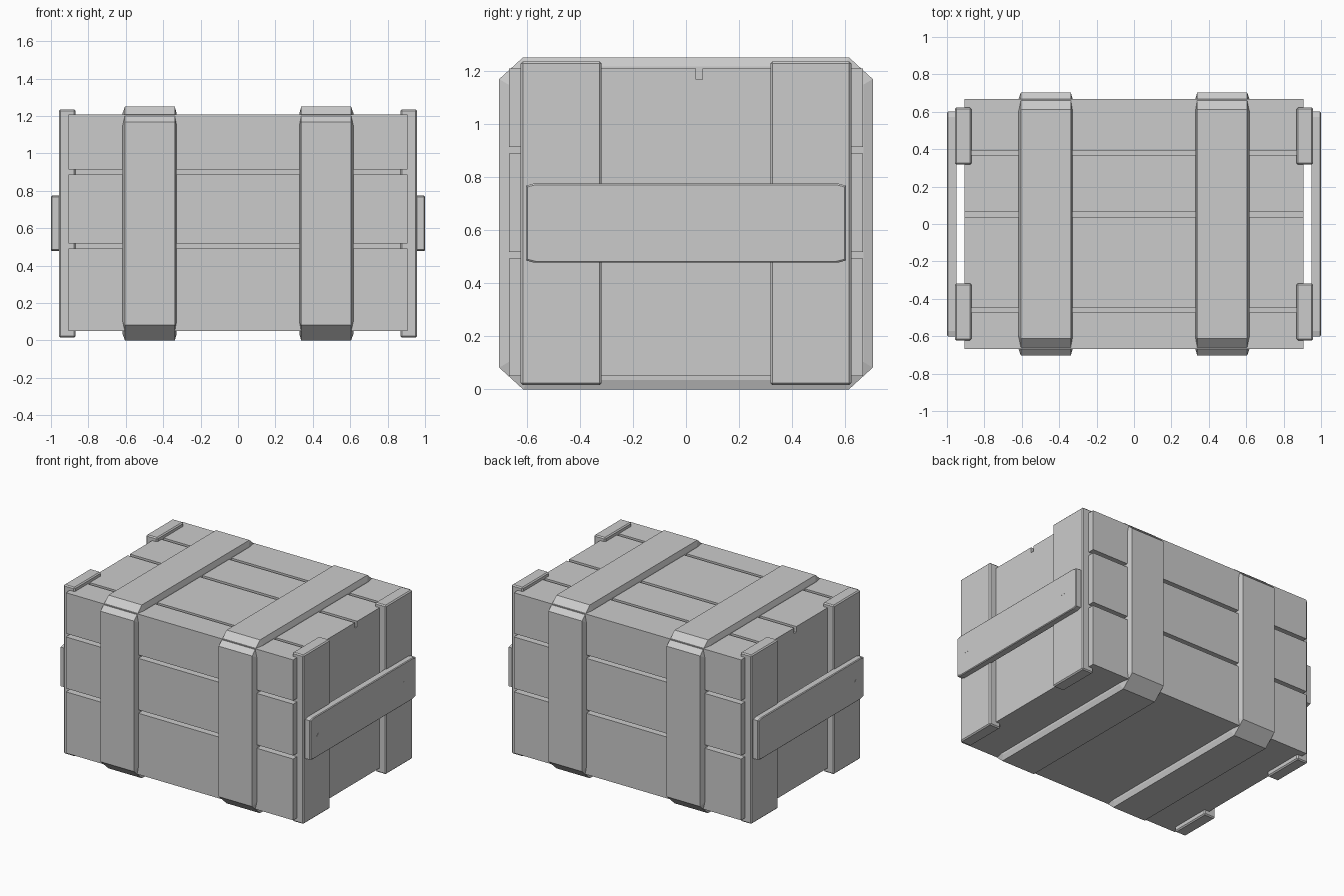
import bpy
import bmesh
from mathutils import Vector

cube = bpy.data.objects.get("Cube")
if cube:
    bpy.data.objects.remove(cube, do_unlink=True)

grey = bpy.data.materials.new("plain_grey")
grey.use_nodes = True
colour = (0.6, 0.6, 0.6, 1)
grey.diffuse_color = colour
grey.node_tree.nodes["Principled BSDF"].inputs["Base Color"].default_value = colour


def finish(name, bm, bevel=0):
    bmesh.ops.recalc_face_normals(bm, faces=bm.faces)
    mesh = bpy.data.meshes.new(name)
    bm.to_mesh(mesh)
    bm.free()
    mesh.materials.append(grey)
    obj = bpy.data.objects.new(name, mesh)
    bpy.context.collection.objects.link(obj)
    if bevel:
        mod = obj.modifiers.new("chamfer", 'BEVEL')
        mod.width = bevel
        mod.segments = 1
    return obj


def box(name, xs, ys, zs, bevel=0):
    bm = bmesh.new()
    bmesh.ops.create_cube(bm, size=1)
    for v in bm.verts:
        v.co = Vector([(r[0] + r[1]) / 2 + c * abs(r[1] - r[0])
                       for c, r in zip(v.co, (xs, ys, zs))])
    return finish(name, bm, bevel)


def loft_x(name, sections):
    """Join matching (x, [(y, z), ...]) outlines and close both ends."""
    bm = bmesh.new()
    rings = [[bm.verts.new((x, y, z)) for y, z in pts] for x, pts in sections]
    for a, b in zip(rings, rings[1:]):
        for i in range(len(a)):
            j = (i + 1) % len(a)
            bm.faces.new((a[i], a[j], b[j], b[i]))
    bm.faces.new(rings[0])
    bm.faces.new(rings[-1])
    return finish(name, bm)


def octagon(hy, z0, z1, cut_y, cut_z):
    return [(-hy, z0 + cut_z), (-hy + cut_y, z0), (hy - cut_y, z0), (hy, z0 + cut_z),
            (hy, z1 - cut_z), (hy - cut_y, z1), (-hy + cut_y, z1), (-hy, z1 - cut_z)]


END, SIDE, LOW, HIGH = 0.907, 0.667, 0.05, 1.207
LENGTH = (-END, END)

# Inner case, visible at the bottom of the grooves
box("inner_case", LENGTH, (-0.612, 0.612), (LOW, HIGH - 0.04))
box("bottom_panel", LENGTH, (-SIDE, SIDE), (LOW, LOW + 0.04))

# Front and back planks
for side, s in (("front", -1), ("back", 1)):
    for i, zs in enumerate(((LOW, 0.492), (0.517, 0.888), (0.913, HIGH))):
        box(f"{side}_plank_{i + 1}", LENGTH, (s * 0.61, s * SIDE), zs)

# Lid planks
for i, ys in enumerate(((-SIDE, -0.474), (-0.45, 0.037), (0.063, 0.368), (0.393, SIDE))):
    box(f"lid_plank_{i + 1}", LENGTH, ys, (HIGH - 0.045, HIGH))

for side, s in (("left", 1), ("right", -1)):
    # Band wrapped around the case, with chamfered edges
    outer = octagon(0.703, 0, 1.25, 0.09, 0.082)
    inner = octagon(0.668, 0.035, 1.215, 0.075, 0.068)
    loft_x(f"{side}_band", [(s * 0.328, inner), (s * 0.338, outer),
                            (s * 0.605, outer), (s * 0.617, inner)])

    # Corner posts
    for end, e in (("front", -1), ("back", 1)):
        box(f"{side}_{end}_post", (s * 0.868, s * 0.958),
            (e * 0.318, e * 0.622), (0.016, 1.235), bevel=0.008)

    # Handle board with clipped corners
    board = octagon(0.602, 0.477, 0.775, 0.03, 0.008)
    board_edge = octagon(0.596, 0.482, 0.77, 0.03, 0.008)
    loft_x(f"{side}_handle_board", [(s * 0.95, board), (s * 0.994, board),
                                    (s * 0.999, board_edge)])

    # Small nail heads
    for i, y in enumerate((-0.512, 0.465)):
        tri = [(y - 0.02, 0.626), (y + 0.02, 0.626), (y, 0.645)]
        loft_x(f"{side}_nail_{i + 1}", [(s * 0.99, tri), (s * 1.0, tri)])
